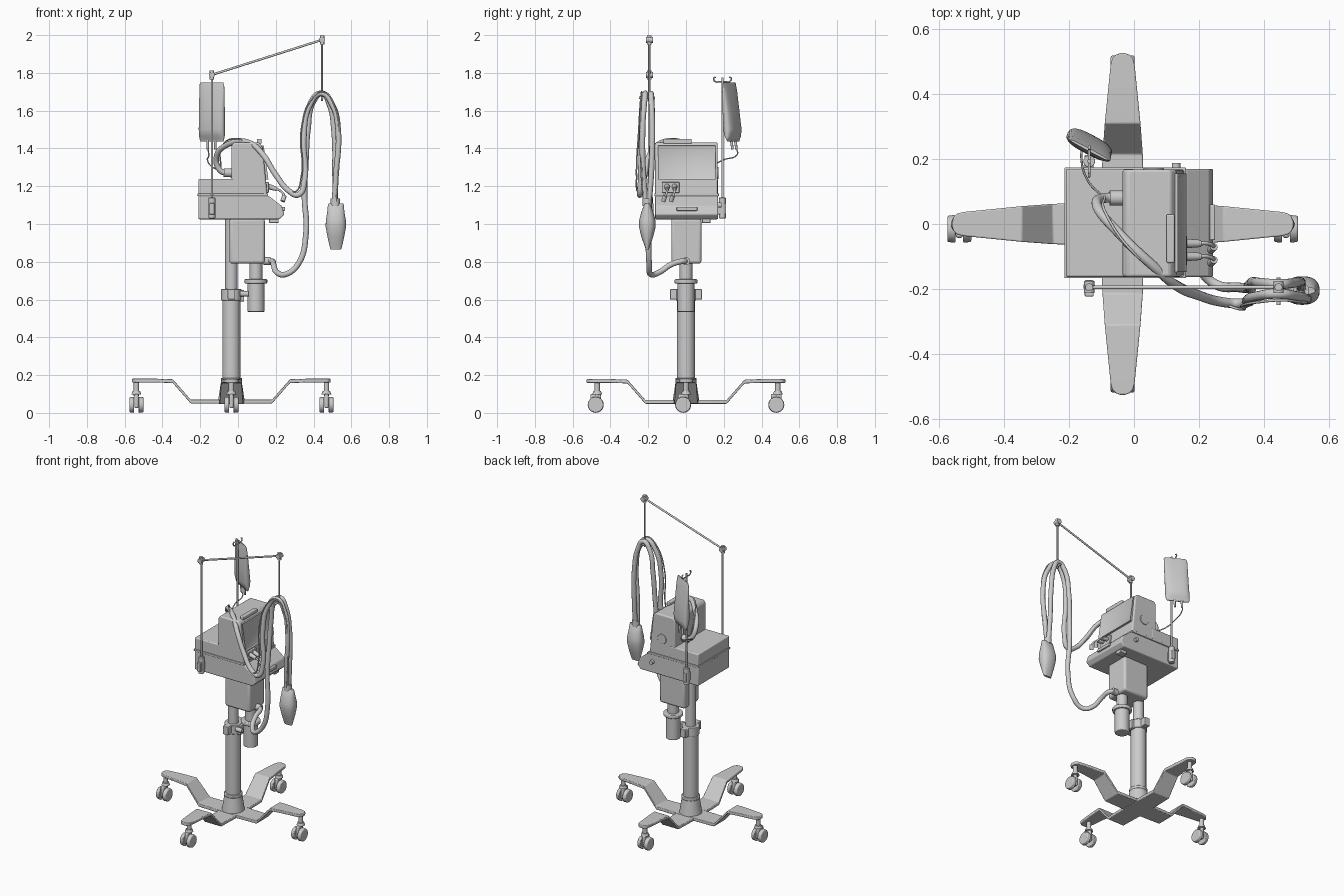
import bpy, bmesh, math
from mathutils import Vector, Matrix

CX = -0.035  # stand axis


def finish(name, bm, bevel=0, angle=35):
    bmesh.ops.recalc_face_normals(bm, faces=bm.faces)
    me = bpy.data.meshes.new(name)
    bm.to_mesh(me)
    bm.free()
    ob = bpy.data.objects.new(name, me)
    bpy.context.collection.objects.link(ob)
    if bevel:
        m = ob.modifiers.new("bevel", 'BEVEL')
        m.width, m.segments, m.limit_method = bevel, 3, 'ANGLE'
    bpy.ops.object.select_all(action='DESELECT')
    ob.select_set(True)
    bpy.context.view_layer.objects.active = ob
    bpy.ops.object.shade_smooth_by_angle(angle=math.radians(angle))
    return ob


def box(name, lo, hi, bevel=0.004):
    bm = bmesh.new()
    bmesh.ops.create_cube(bm, size=1)
    lo, hi = Vector(lo), Vector(hi)
    for v in bm.verts:
        v.co = (lo + hi) / 2 + v.co * (hi - lo)
    return finish(name, bm, bevel)


def cyl(name, a, b, r1, r2=None, n=28, bevel=0):
    a, b = Vector(a), Vector(b)
    d = b - a
    bm = bmesh.new()
    bmesh.ops.create_cone(bm, cap_ends=True, segments=n, radius1=r1,
                          radius2=r1 if r2 is None else r2, depth=d.length,
                          matrix=Matrix.Translation((a + b) / 2) @ d.to_track_quat('Z', 'Y').to_matrix().to_4x4())
    return finish(name, bm, bevel)


def loft(name, rings, bevel=0, angle=35):
    bm = bmesh.new()
    loops = [[bm.verts.new(p) for p in r] for r in rings]
    for a, b in zip(loops, loops[1:]):
        for i in range(len(a)):
            j = (i + 1) % len(a)
            bm.faces.new((a[i], a[j], b[j], b[i]))
    bm.faces.new(loops[0])
    bm.faces.new(loops[-1])
    return finish(name, bm, bevel, angle)


def extrude(name, prof, y0, y1, bevel=0.006):
    return loft(name, [[(x, y, z) for x, z in prof] for y in (y0, y1)], bevel)


def ring(c, rx, ry, rot=0, n=28, p=1.0):
    """Rounded cross-section; p below 1 makes it boxier."""
    out = []
    for i in range(n):
        t = 2 * math.pi * i / n
        c0, s0 = math.cos(t), math.sin(t)
        x = rx * math.copysign(abs(c0) ** p, c0)
        y = ry * math.copysign(abs(s0) ** p, s0)
        out.append((c[0] + x * math.cos(rot) - y * math.sin(rot),
                    c[1] + x * math.sin(rot) + y * math.cos(rot), c[2]))
    return out


def tube(name, pts, r):
    cu = bpy.data.curves.new(name, 'CURVE')
    cu.dimensions, cu.bevel_depth, cu.bevel_resolution = '3D', r, 4
    cu.resolution_u, cu.use_fill_caps = 8, True
    sp = cu.splines.new('BEZIER')
    sp.bezier_points.add(len(pts) - 1)
    for b, p in zip(sp.bezier_points, pts):
        b.co = p
        b.handle_left_type = b.handle_right_type = 'AUTO'
    ob = bpy.data.objects.new(name, cu)
    bpy.context.collection.objects.link(ob)
    bpy.ops.object.select_all(action='DESELECT')
    ob.select_set(True)
    bpy.context.view_layer.objects.active = ob
    bpy.ops.object.convert(target='MESH')
    bpy.ops.object.shade_smooth_by_angle(angle=math.radians(40))


# Cross base: two bent, tapering beams with rounded tips
half = [(0.215, 0.07, 0.062), (0.31, 0.178, 0.055), (0.40, 0.181, 0.046), (0.49, 0.181, 0.037),
        (0.51, 0.181, 0.032), (0.521, 0.181, 0.021), (0.526, 0.181, 0.008)]
stations = [(-s, z, w) for s, z, w in reversed(half)] + [(0, 0.07, 0.068)] + half
for k, name in enumerate(("base_beam_side", "base_beam_front")):
    rings = []
    for s, z, w in stations:
        z -= 0.002 * k
        r = [(s, -w, z), (s, w, z), (s, w, z - 0.02), (s, -w, z - 0.02)]
        rings.append([((-y if k else x) + CX, x if k else y, zz) for x, y, zz in r])
    loft(name, rings, 0.004, 30)

# Twin-wheel casters
for i, (dx, dy) in enumerate(((0.503, -0.015), (-0.503, -0.015), (0, 0.478), (0, -0.478))):
    x, y = CX + dx, dy
    ys = y + 0.015 if dx else y + 0.008
    cyl(f"caster_stem_{i}", (x, ys, 0.09), (x, ys, 0.165), 0.014)
    cyl(f"caster_collar_{i}", (x, ys, 0.098), (x, ys, 0.115), 0.026, 0.02)
    box(f"caster_body_{i}", (x - 0.011, y - 0.028, 0.025), (x + 0.011, y + 0.028, 0.1), 0.008)
    for sgn in (-1, 1):
        cyl(f"caster_wheel_{i}_{sgn}", (x + sgn * 0.012, y, 0.043), (x + sgn * 0.037, y, 0.043), 0.043, 0.04, 32, 0.005)

# Column with boot and height clamp
cyl("column_boot", (CX, 0, 0.065), (CX, 0, 0.165), 0.07, 0.055)
cyl("column_boot_lip", (CX, 0, 0.165), (CX, 0, 0.185), 0.056, bevel=0.004)
cyl("column_outer", (CX, 0, 0.07), (CX, 0, 0.65), 0.048)
cyl("column_inner", (CX, 0, 0.64), (CX, 0, 1.03), 0.033)
cyl("clamp_collar", (CX, 0, 0.595), (CX, 0, 0.655), 0.054, bevel=0.004)
box("clamp_ears", (CX - 0.02, -0.085, 0.6), (CX + 0.02, 0.085, 0.655))
box("clamp_latch", (CX + 0.03, -0.02, 0.59), (CX + 0.068, 0.02, 0.65))
cyl("clamp_screw", (CX + 0.045, -0.03, 0.63), (CX + 0.09, -0.03, 0.63), 0.014)

# Mount housing and canister below
box("mount_housing", (-0.045, -0.078, 0.79), (0.142, 0.082, 1.03), 0.015)
cyl("canister_neck", (0.095, 0, 0.7), (0.095, 0, 0.795), 0.034)
cyl("canister_flange", (0.095, 0, 0.685), (0.095, 0, 0.708), 0.06, bevel=0.005)
cyl("canister", (0.095, 0, 0.535), (0.095, 0, 0.69), 0.045, bevel=0.005)

# Machine body
extrude("body_tray", [(-0.21, 1.025), (0.22, 1.025), (0.245, 1.05), (0.232, 1.095), (0.16, 1.15), (-0.21, 1.15)], -0.163, 0.17)
box("body_seam_rail", (-0.214, -0.167, 1.148), (0.16, 0.174, 1.162), 0.003)
box("body_rear_deck", (-0.21, -0.163, 1.158), (0.0, 0.17, 1.238), 0.006)
extrude("body_tower", [(-0.035, 1.155), (0.155, 1.155), (0.13, 1.41), (0.112, 1.432), (-0.022, 1.432), (-0.035, 1.415)], -0.163, 0.168, 0.008)
box("top_handle", (0.1, -0.12, 1.425), (0.125, 0.03, 1.45), 0.005)
box("tray_foot", (0.165, 0.085, 1.005), (0.215, 0.13, 1.03))
box("control_strip", (0.2, -0.05, 1.07), (0.25, 0.06, 1.09), 0.004)

# Sloped screen with recessed glass
bm = bmesh.new()
pr = [(0.115, 1.415), (0.136, 1.415), (0.161, 1.235), (0.135, 1.235)]
a, b = [[bm.verts.new((x, y, z)) for x, z in pr] for y in (-0.148, 0.155)]
for i in range(4):
    bm.faces.new((a[i], a[(i + 1) % 4], b[(i + 1) % 4], b[i]))
bm.faces.new(a)
bm.faces.new(b)
bmesh.ops.recalc_face_normals(bm, faces=bm.faces)
f = max(bm.faces, key=lambda q: q.normal.x)
bmesh.ops.inset_region(bm, faces=[f], thickness=0.014, depth=-0.006)
finish("screen", bm)

# Front ports with short leads
box("port_plate", (0.14, -0.128, 1.165), (0.163, -0.035, 1.222))
for i, y in enumerate((-0.1, -0.06)):
    cyl(f"port_plug_{i}", (0.155, y, 1.2), (0.205, y, 1.185), 0.015, 0.011, 20)
    tube(f"port_lead_{i}", [(0.2, y, 1.187), (0.225, y, 1.175), (0.245, y - 0.01, 1.145), (0.235, y - 0.02, 1.125)], 0.006)
    cyl(f"lead_tip_{i}", (0.246, y - 0.01, 1.15), (0.236, y - 0.02, 1.12), 0.012, n=16)
# Rear vent disc
cyl("rear_vent", (0.06, 0.165, 1.27), (0.06, 0.173, 1.27), 0.032, bevel=0.003)
cyl("rear_knob", (0.13, 0.165, 1.1), (0.13, 0.188, 1.1), 0.013)

# Hose support arm at the front, bag pole at the back
RX = -0.138
for s, name in ((-1, "arm"), (1, "bag_pole")):
    y = s * 0.193
    box(f"{name}_bracket", (RX - 0.014, y - 0.03, 1.05), (RX + 0.014, y + 0.02, 1.11))
    cyl(f"{name}_socket", (RX, y, 1.03), (RX, y, 1.14), 0.018, bevel=0.003)
    cyl(f"{name}_rod", (RX, y, 1.1), (RX, y, 1.775), 0.006, n=14)
elbow, tip = Vector((RX, -0.195, 1.79)), Vector((0.445, -0.195, 1.975))
cyl("arm_boom", elbow, tip, 0.006, n=14)
cyl("arm_drop", tip, (0.445, -0.195, 1.65), 0.005, n=14)
for p, name in ((elbow, "elbow"), (tip, "tip")):
    cyl(f"arm_{name}_joint", p - Vector((0, 0, 0.025)), p + Vector((0, 0, 0.022)), 0.012, n=16)
    cyl(f"arm_{name}_pin", p - Vector((0, 0.018, 0)), p + Vector((0, 0.02, 0)), 0.016, n=16)
cyl("hose_hook", (0.445, -0.25, 1.668), (0.445, -0.165, 1.668), 0.007, n=14)
for s in (-1, 1):
    tube(f"bag_hook_{s}", [(RX, 0.193, 1.755), (RX, 0.193 + s * 0.02, 1.752), (RX, 0.193 + s * 0.04, 1.755),
                           (RX, 0.193 + s * 0.046, 1.772), (RX, 0.193 + s * 0.036, 1.778)], 0.004)

# Fluid bag: flat pouch filled towards the bottom
A = math.radians(-28)
secs = [(1.75, 0.066, 0.004), (1.742, 0.073, 0.006), (1.7, 0.074, 0.015), (1.6, 0.074, 0.024),
        (1.5, 0.075, 0.03), (1.465, 0.074, 0.022), (1.447, 0.073, 0.006), (1.438, 0.068, 0.004)]
loft("fluid_bag", [ring((RX, 0.228 + (1.75 - z) * 0.07, z), rx, ry, A, 28, 0.7) for z, rx, ry in secs], angle=50)
for i, d in enumerate((-0.025, 0.02)):
    x, y = RX + d * math.cos(A), 0.25 + d * math.sin(A)
    cyl(f"bag_port_{i}", (x, y, 1.445), (x, y + 0.005, 1.395), 0.008, 0.006, 14)
tube("bag_line", [(-0.16, 0.267, 1.40), (-0.155, 0.272, 1.37), (-0.162, 0.2, 1.34), (-0.14, 0.13, 1.305), (-0.09, 0.08, 1.28)], 0.0035)

# Breathing hoses looped over the hook
cyl("hose_outlet", (-0.03, 0.08, 1.27), (-0.075, 0.08, 1.272), 0.023)
tube("hose_upper", [(-0.04, 0.08, 1.27), (-0.09, 0.08, 1.28), (-0.115, 0.06, 1.35), (-0.045, -0.03, 1.425),
                    (0.06, -0.13, 1.43), (0.13, -0.19, 1.37), (0.2, -0.22, 1.26), (0.27, -0.24, 1.175),
                    (0.32, -0.245, 1.155), (0.352, -0.24, 1.23), (0.348, -0.235, 1.45), (0.38, -0.222, 1.63),
                    (0.44, -0.215, 1.692), (0.5, -0.222, 1.63), (0.53, -0.23, 1.5), (0.518, -0.225, 1.25), (0.51, -0.21, 1.09)], 0.015)
cyl("hose_inlet", (0.135, 0, 0.803), (0.172, 0, 0.803), 0.021)
tube("hose_lower", [(0.16, 0, 0.803), (0.18, -0.02, 0.803), (0.188, -0.08, 0.785), (0.205, -0.14, 0.745),
                    (0.25, -0.185, 0.733), (0.32, -0.195, 0.79), (0.36, -0.198, 0.95), (0.352, -0.192, 1.15),
                    (0.36, -0.182, 1.35), (0.37, -0.178, 1.5), (0.4, -0.182, 1.65), (0.445, -0.185, 1.69),
                    (0.485, -0.182, 1.63), (0.508, -0.178, 1.5), (0.514, -0.185, 1.25), (0.515, -0.2, 1.09)], 0.015)
tube("sensor_line", [(-0.09, 0.085, 1.295), (-0.09, 0.04, 1.4), (0.0, -0.09, 1.45), (0.12, -0.17, 1.37), (0.22, -0.22, 1.22),
                     (0.3, -0.255, 1.17), (0.335, -0.262, 1.25), (0.335, -0.25, 1.5), (0.39, -0.24, 1.66),
                     (0.45, -0.235, 1.7), (0.51, -0.24, 1.63), (0.535, -0.24, 1.45), (0.52, -0.225, 1.12)], 0.004)

# Test bag hanging from the hoses
lens = [(1.108, 0.04, 0.012), (1.1, 0.042, 0.018), (1.06, 0.046, 0.033), (1.02, 0.053, 0.043), (0.985, 0.054, 0.044),
        (0.93, 0.044, 0.031), (0.89, 0.035, 0.016), (0.865, 0.028, 0.008)]
loft("breathing_bag", [ring((0.518, -0.205, z), rx, ry, 0, 28, 0.85) for z, rx, ry in lens], angle=50)
cyl("breathing_bag_collar", (0.515, -0.205, 1.095), (0.515, -0.205, 1.135), 0.024)
